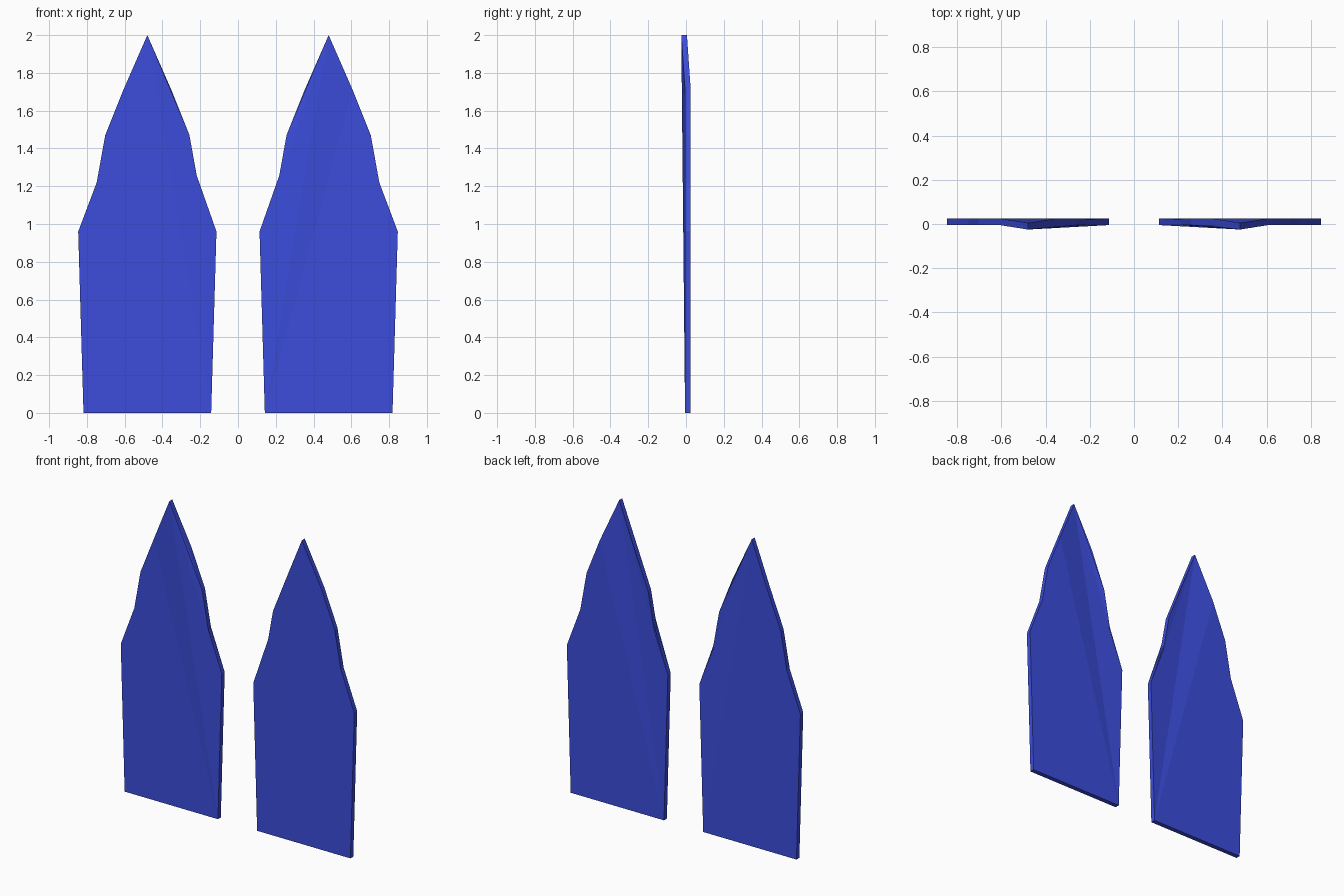
import bpy, bmesh

if "Cube" in bpy.data.objects:
    bpy.data.objects.remove(bpy.data.objects["Cube"])

# Panel outline: (z, half width) from base to shoulder to tip
CENTRE = 0.48
PROFILE = [(0.0, 0.338), (0.96, 0.366), (1.22, 0.268), (1.47, 0.223), (1.71, 0.127)]
TIP_Z, FRONT, THICK, LEAN = 2.0, -0.005, 0.03, 0.02

blue = bpy.data.materials.new("blue")
blue.diffuse_color = (0.045, 0.075, 0.72, 1.0)
blue.use_nodes = True
blue.node_tree.nodes["Principled BSDF"].inputs["Base Color"].default_value = blue.diffuse_color


def make_panel(name, side):
    bm = bmesh.new()

    def outline(y):
        inner = [bm.verts.new((side * (CENTRE - w), y, z)) for z, w in PROFILE]
        outer = [bm.verts.new((side * (CENTRE + w), y, z)) for z, w in PROFILE]
        tip = bm.verts.new((side * CENTRE, y - LEAN, TIP_Z))
        return inner, outer, tip

    loops = []
    for y in (FRONT, FRONT + THICK):
        inner, outer, tip = outline(y)
        # flat main sheet, then folds fanning from the forward-leaning tip
        bm.faces.new([inner[0]] + outer)
        bm.faces.new((inner[0], outer[-1], tip))
        for a, b in zip(inner, inner[1:]):
            bm.faces.new((a, tip, b))
        loops.append(outer + [tip] + inner[::-1])

    # rim joining front and back
    f, b = loops
    n = len(f)
    for i in range(n):
        j = (i + 1) % n
        bm.faces.new((f[i], f[j], b[j], b[i]))

    bmesh.ops.recalc_face_normals(bm, faces=bm.faces)
    mesh = bpy.data.meshes.new(name)
    bm.to_mesh(mesh)
    bm.free()
    mesh.materials.append(blue)
    bpy.context.collection.objects.link(bpy.data.objects.new(name, mesh))


# Two mirrored panels
for name, side in (("left_panel", -1), ("right_panel", 1)):
    make_panel(name, side)
